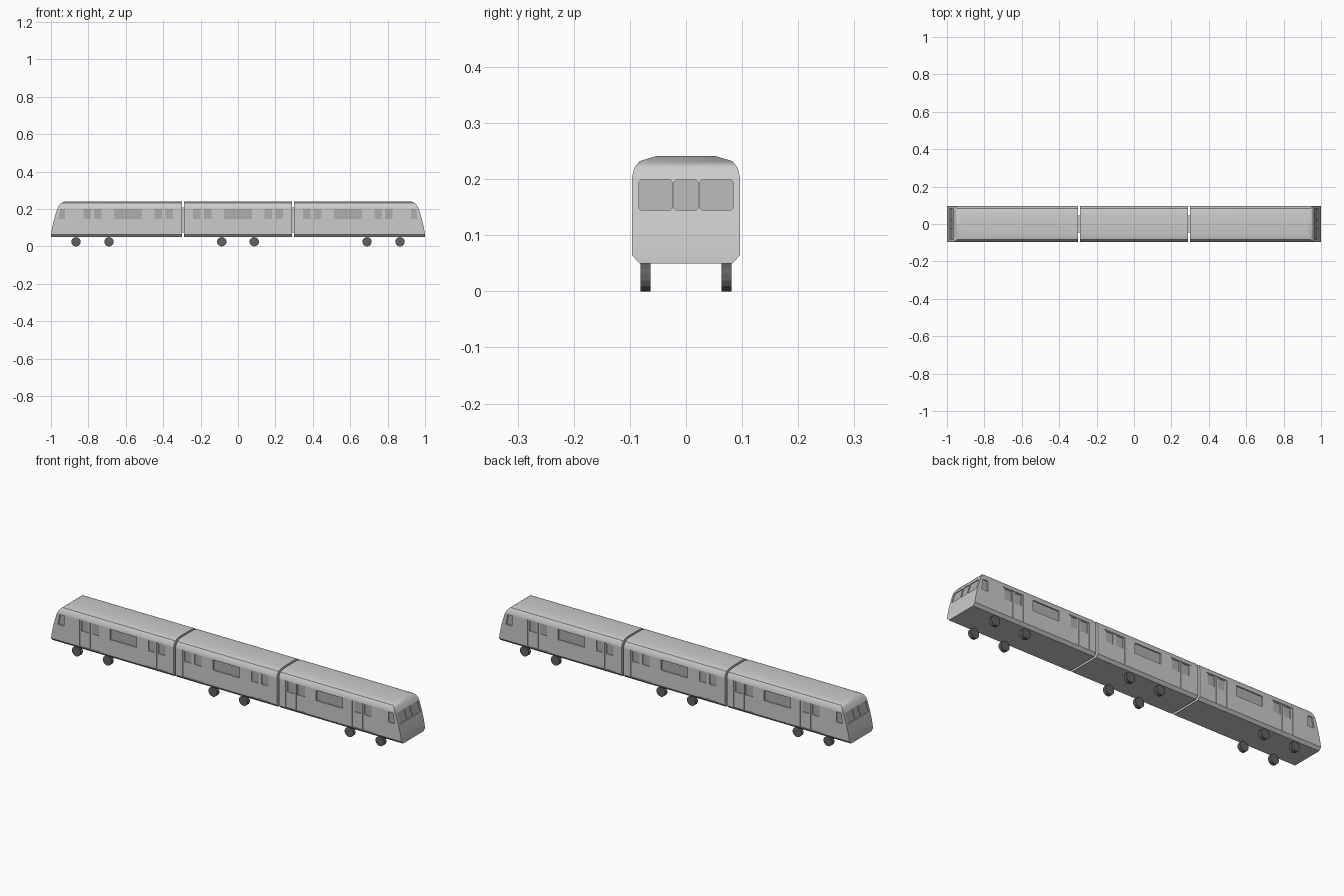
import bpy, bmesh, math
from mathutils import Vector

if "Cube" in bpy.data.objects:
    bpy.data.objects.remove(bpy.data.objects["Cube"])

HALF_W = 0.096
WIN_Z = (0.146, 0.199)
# half cross-section (y, z) paired with the nose position x at that height
PROFILE = [(0.083, 0.05, 1.0), (0.096, 0.064, 1.0), (0.096, 0.10, 0.994),
           (0.096, 0.144, 0.984), (0.096, 0.20, 0.967), (0.096, 0.205, 0.964),
           (0.092, 0.22, 0.956), (0.083, 0.232, 0.945), (0.053, 0.241, 0.925)]


def material(name, v):
    m = bpy.data.materials.new(name)
    m.diffuse_color = (v, v, v, 1)
    m.use_nodes = True
    m.node_tree.nodes["Principled BSDF"].inputs["Base Color"].default_value = m.diffuse_color
    return m


GLASS = material("dark_glass", 0.42)
DARK = material("wheel_dark", 0.12)


def finish(bm, name, mat=None):
    bmesh.ops.recalc_face_normals(bm, faces=bm.faces)
    me = bpy.data.meshes.new(name)
    bm.to_mesh(me)
    bm.free()
    ob = bpy.data.objects.new(name, me)
    bpy.context.collection.objects.link(ob)
    if mat:
        me.materials.append(mat)
    return ob


def prism(bm, loop, offset):
    a = [bm.verts.new(p) for p in loop]
    b = [bm.verts.new(Vector(p) + Vector(offset)) for p in loop]
    bm.faces.new(a)
    bm.faces.new(b)
    n = len(a)
    for i in range(n):
        j = (i + 1) % n
        bm.faces.new((a[i], a[j], b[j], b[i]))


def prisms(name, items, length, mat=None):
    # each item is (loop, outward direction)
    bm = bmesh.new()
    for loop, d in items:
        prism(bm, loop, Vector(d) * length)
    return finish(bm, name, mat)


def rect(x0, x1, z0, z1):
    return [(x0, z0), (x1, z0), (x1, z1), (x0, z1)]


def on_sides(polys, depth):
    return [([(x, s * (HALF_W - depth), z) for x, z in p], (0, s, 0))
            for p in polys for s in (-1, 1)]


def shell(name, x0, x1, nose):
    bm = bmesh.new()
    rings = []
    for front in (False, True):
        rows = []
        for y, z, xn in PROFILE:
            x = (xn if nose else x1) if front else x0
            rows.append([bm.verts.new((x, s * y, z)) for s in (-1, 1)])
        rings.append(rows)
    back, front = rings
    for i in range(len(PROFILE) - 1):
        for r in rings:
            bm.faces.new((r[i][0], r[i][1], r[i + 1][1], r[i + 1][0]))
        for s in (0, 1):
            bm.faces.new((back[i][s], front[i][s], front[i + 1][s], back[i + 1][s]))
    for i in (0, -1):
        bm.faces.new((back[i][0], back[i][1], front[i][1], front[i][0]))
    return finish(bm, name)


def cut(ob, cutter):
    m = ob.modifiers.new("cut", 'BOOLEAN')
    m.operation = 'DIFFERENCE'
    m.solver = 'EXACT'
    m.object = cutter
    bpy.context.view_layer.objects.active = ob
    bpy.ops.object.modifier_apply(modifier=m.name)
    bpy.data.objects.remove(cutter)


def smooth(ob, angle=30):
    bpy.ops.object.select_all(action='DESELECT')
    ob.select_set(True)
    bpy.context.view_layer.objects.active = ob
    bpy.ops.object.shade_smooth_by_angle(angle=math.radians(angle))
    ob.modifiers.new("flat_normals", 'WEIGHTED_NORMAL').keep_sharp = True


def nose_windows(depth):
    z0, z1 = 0.145, 0.198
    c = 0.003
    out = []
    for a, b in ((-0.084, -0.025), (-0.021, 0.021), (0.025, 0.084)):
        pts = [(a + c, z0), (b - c, z0), (b, z0 + c), (b, z1 - c),
               (b - c, z1), (a + c, z1), (a, z1 - c), (a, z0 + c)]
        out.append(([(0.984 - (z - 0.144) * 0.017 / 0.056 - depth, y, z)
                     for y, z in pts], (1, 0, 0)))
    return out


def car(name, x0, x1, doors, big, nose):
    body = shell(name + "_body", x0, x1, nose)
    # doorways, then windows and the seam between door leaves
    doorways = [rect(d - 0.059, d + 0.059, 0.066, 0.203) for d in doors]
    cut(body, prisms("door_cutter", on_sides(doorways, 0.003), 0.03))
    wins = [rect(big - 0.075, big + 0.075, *WIN_Z)]
    for d in doors:
        wins += [rect(d + o - 0.02, d + o + 0.02, *WIN_Z) for o in (-0.029, 0.029)]
    if nose:
        wins.append([(0.925, WIN_Z[0]), (0.96, WIN_Z[0]), (0.951, WIN_Z[1]), (0.925, WIN_Z[1])])
    seams = [rect(d - 0.0015, d + 0.0015, 0.068, 0.201) for d in doors]
    items = on_sides(wins, 0.007) + on_sides(seams, 0.006)
    cut(body, prisms("window_cutter", items, 0.03))
    if nose:
        cut(body, prisms("nose_cutter", nose_windows(0.005), 0.04))
    smooth(body)
    # glass panes on the recess floors
    panes = on_sides(wins, 0.007) + (nose_windows(0.005) if nose else [])
    glass = prisms(name + "_windows", panes, 0.001, GLASS)
    return body, glass


# cars: the rear one is the front one turned round
car("middle_car", -0.289, 0.289, (-0.191, 0.191), 0.0, False)
for ob in car("front_car", 0.30, 1.0, (0.397, 0.778), 0.588, True):
    twin = ob.copy()
    twin.name = ob.name.replace("front", "rear")
    twin.rotation_euler.z = math.pi
    bpy.context.collection.objects.link(twin)

# gangways between cars
for s, n in ((-1, "rear"), (1, "front")):
    x = s * 0.2945
    loop = [(x - 0.007, -0.045, 0.075), (x + 0.007, -0.045, 0.075),
            (x + 0.007, -0.045, 0.207), (x - 0.007, -0.045, 0.207)]
    prisms(n + "_gangway", [(loop, (0, 1, 0))], 0.09)

# wheels
for i, x in enumerate((-0.866, -0.69, -0.087, 0.087, 0.69, 0.866)):
    for s in (-1, 1):
        bpy.ops.mesh.primitive_cylinder_add(vertices=14, radius=0.025, depth=0.018,
                                            location=(x, s * 0.072, 0.025),
                                            rotation=(math.pi / 2, 0, 0))
        w = bpy.context.object
        w.name = f"wheel_{i}_{'left' if s < 0 else 'right'}"
        w.data.materials.append(DARK)
